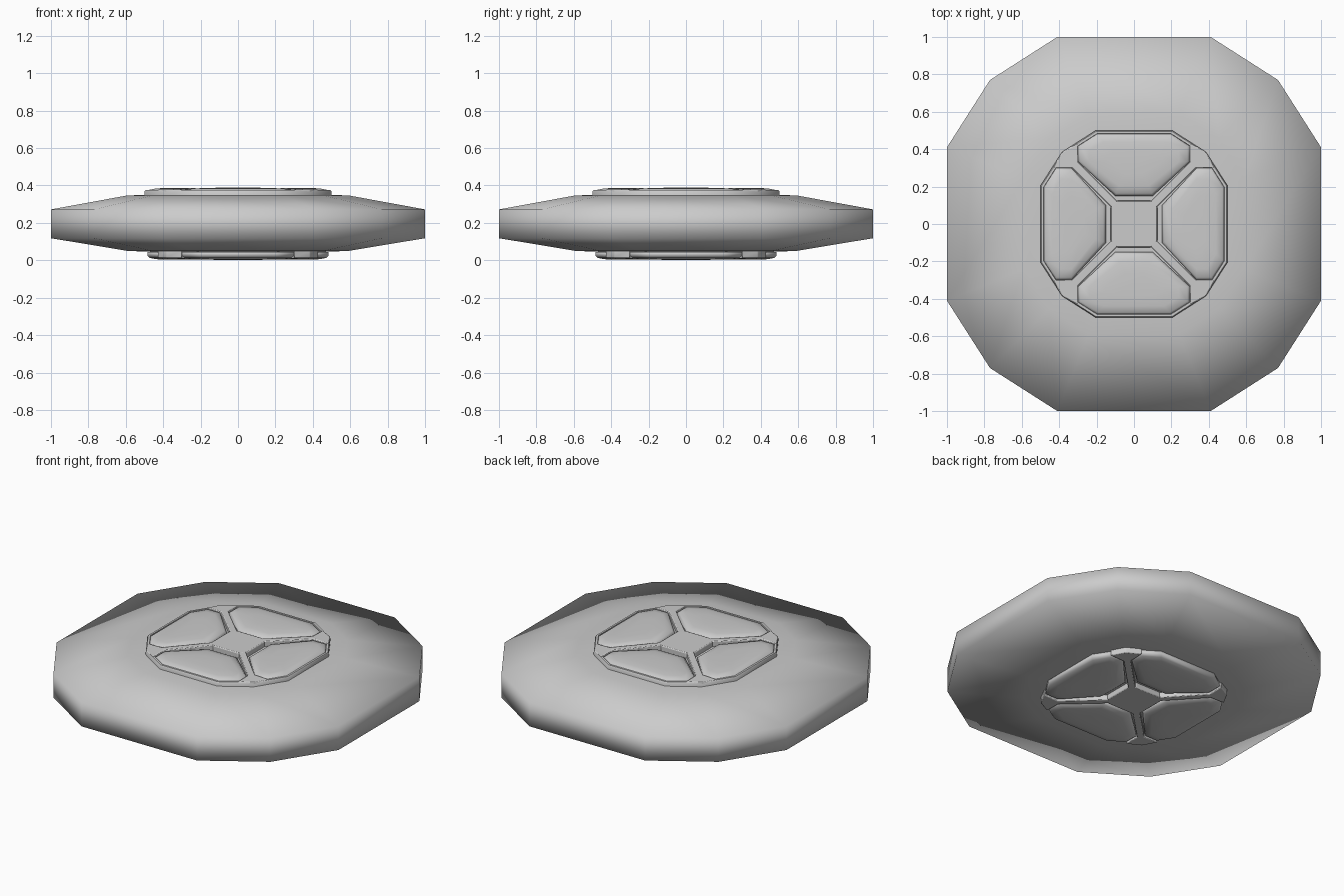
import bpy
import bmesh

if "Cube" in bpy.data.objects:
    bpy.data.objects.remove(bpy.data.objects["Cube"], do_unlink=True)

MID = 0.195  # height of the symmetry plane

grey = bpy.data.materials.new("plain_grey")
grey.use_nodes = True
grey.diffuse_color = (0.6, 0.6, 0.6, 1)
grey.node_tree.nodes["Principled BSDF"].inputs["Base Color"].default_value = (0.6, 0.6, 0.6, 1)


def turned(points):
    """Repeat a quarter outline four times, clockwise."""
    out = []
    for _ in range(4):
        out += points
        points = [(y, -x) for x, y in points]
    return out


def ring(scale):
    quarter = [(0.41, 1), (0.77, 0.77), (1, 0.41)]
    return turned([(x * scale, y * scale) for x, y in quarter])


def loft(name, loops, side=1, turns=0, bevel=0, angle=180):
    """Skin stacked outlines; each loop is (outline, height above MID)."""
    bm = bmesh.new()
    rows = []
    for outline, height in loops:
        row = []
        for x, y in outline:
            h = height(x, y) if callable(height) else height
            for _ in range(turns):
                x, y = y, -x
            row.append(bm.verts.new((x, y, MID + side * h)))
        rows.append(row)
    for a, b in zip(rows, rows[1:]):
        for i in range(len(a)):
            j = (i + 1) % len(a)
            bm.faces.new((a[i], a[j], b[j], b[i]))
    bm.faces.new(rows[0])
    bm.faces.new(rows[-1])
    bmesh.ops.recalc_face_normals(bm, faces=bm.faces)
    mesh = bpy.data.meshes.new(name)
    bm.to_mesh(mesh)
    bm.free()
    mesh.materials.append(grey)
    obj = bpy.data.objects.new(name, mesh)
    bpy.context.collection.objects.link(obj)
    if bevel:
        mod = obj.modifiers.new("soft_edges", "BEVEL")
        mod.width = bevel
        mod.segments = 2
    bpy.ops.object.select_all(action="DESELECT")
    obj.select_set(True)
    bpy.context.view_layer.objects.active = obj
    if angle < 180:
        bpy.ops.object.shade_smooth_by_angle(angle=angle * 3.14159 / 180)
    else:
        bpy.ops.object.shade_smooth()
    return obj


def scaled(outline, sx, sy, cy=0.33):
    return [(x * sx, cy + (y - cy) * sy) for x, y in outline]


# Main body: twelve sided disc, thinner towards the rim
loft("body", [(ring(0.45), -0.15), (ring(0.59), -0.145), (ring(1), -0.077),
              (ring(1), 0.077), (ring(0.59), 0.152), (ring(0.45), 0.155)])

# Top hub dish with thin raised lip; the lower one has no lip
loft("upper_hub", [(ring(0.5), 0.14), (ring(0.5), 0.172), (ring(0.495), 0.18),
                   (ring(0.483), 0.18), (ring(0.478), 0.16)], angle=40)
loft("lower_hub", [(ring(0.475), 0.14), (ring(0.465), 0.16)], side=-1, angle=40)

half = [(0.10, 0.15), (0.30, 0.335), (0.30, 0.42), (0.20, 0.485)]
panel = half + [(-x, y) for x, y in reversed(half)]
spoke = [(0.08, 0.11), (0.285, 0.315), (0.30, 0.33), (0.30, 0.43), (0.385, 0.385),
         (0.43, 0.30), (0.33, 0.30), (0.315, 0.285), (0.11, 0.08)]
plate = turned([(0.09, 0.125), (0.125, 0.09)])


def spoke_height(x, y):
    return 0.193 - 0.03 * max(0, (x * x + y * y) ** 0.5 - 0.19)


for label, side in (("upper", 1), ("lower", -1)):
    loft(label + "_centre_plate", [(plate, 0.14), (plate, 0.193)], side, bevel=0.006, angle=40)
    for n in range(4):
        # Cushion panel between two spokes
        loft(f"{label}_panel_{n + 1}",
             [(panel, 0.15), (panel, 0.17), (scaled(panel, 0.95, 0.92), 0.182),
              (scaled(panel, 0.8, 0.7), 0.189), (scaled(panel, 0.5, 0.35), 0.192)],
             side, n)
        # Diagonal spoke with a flared end
        loft(f"{label}_spoke_{n + 1}", [(spoke, 0.14), (spoke, spoke_height)],
             side, n, bevel=0.005, angle=40)
